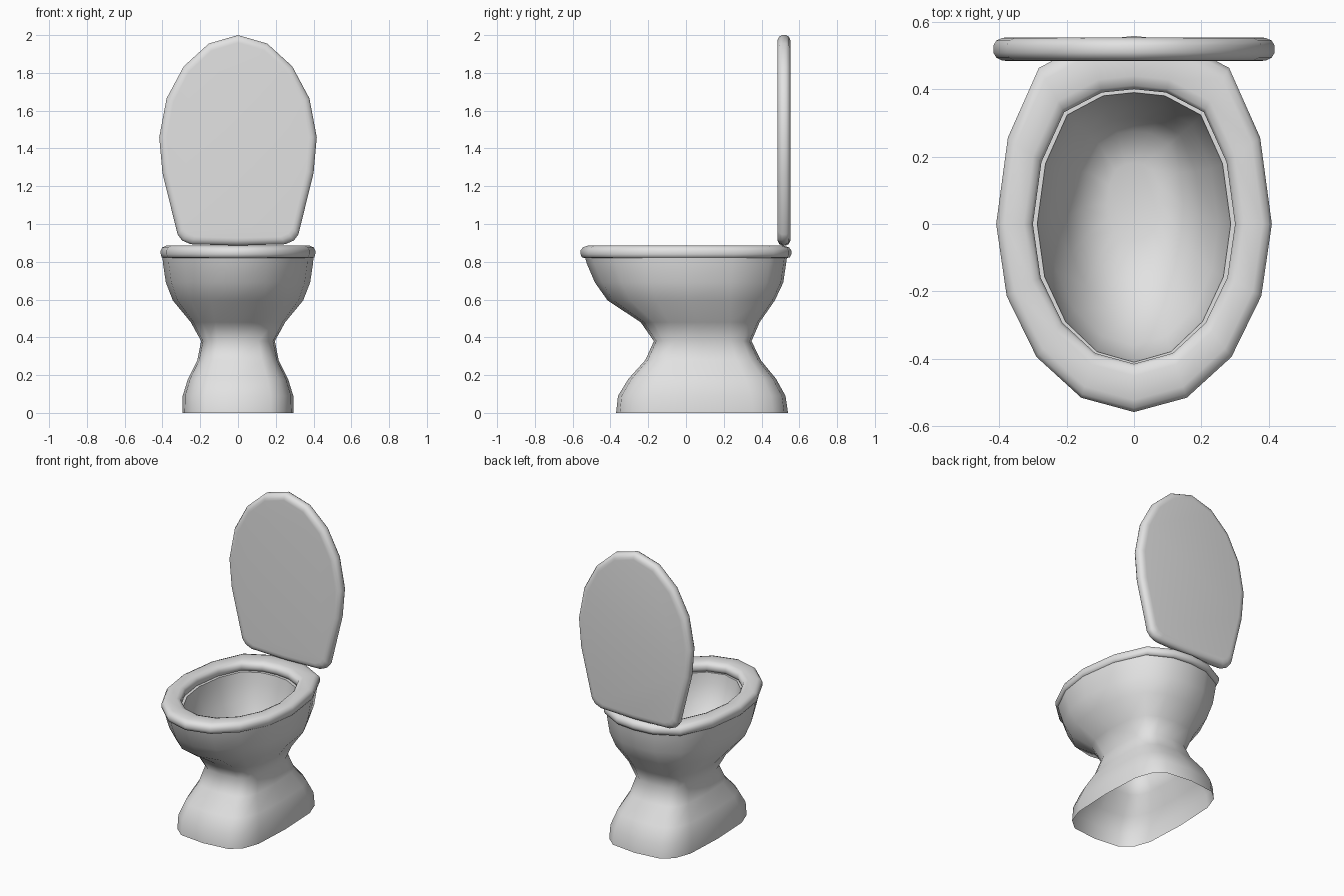
import bpy
import bmesh
import math

cube = bpy.data.objects.get("Cube")
if cube:
    bpy.data.objects.remove(cube, do_unlink=True)

ceramic = bpy.data.materials.new("white_grey_ceramic")
ceramic.use_nodes = True
ceramic.diffuse_color = (0.76, 0.76, 0.76, 1)
ceramic.node_tree.nodes["Principled BSDF"].inputs["Base Color"].default_value = (0.76, 0.76, 0.76, 1)


def mirrored(half):
    """Complete a closed outline from its +x half, running from bottom to top."""
    return half + [(-x, y) for x, y in half[-2:0:-1]]


def egg_outline():
    """Unit outline: round at the front, squarer at the back."""
    front = [(math.sin(i * math.pi / 8), -math.cos(i * math.pi / 8)) for i in range(4)]
    return mirrored(front + [(1, 0), (0.915, 0.46), (0.69, 0.83), (0.32, 0.975), (0, 1)])


def boxy_outline(power=0.55):
    """Unit rounded rectangle with the same number of points."""
    half = []
    for i in range(9):
        a = i * math.pi / 8
        c = -math.cos(a)
        half.append((abs(math.sin(a)) ** power if 0 < i < 8 else 0,
                     math.copysign(abs(c) ** power, c) if i != 4 else 0))
    return mirrored(half)


EGG, BOX = egg_outline(), boxy_outline()


def section(width, front, back, z, box=0.0, mid=0.0):
    """Horizontal ring between y=front and y=back, blended from egg to box."""
    ring = []
    for (ex, ey), (bx, by) in zip(EGG, BOX):
        x, y = ex + (bx - ex) * box, ey + (by - ey) * box
        reach = back - mid if y > 0 else mid - front
        ring.append((x * width, mid + y * reach, z))
    return ring


def loft(name, rings, closed=False, cap_start=False, cap_end=False):
    """Skin a list of rings into a smooth object."""
    bm = bmesh.new()
    loops = [[bm.verts.new(p) for p in ring] for ring in rings]
    pairs = list(zip(loops, loops[1:]))
    if closed:
        pairs.append((loops[-1], loops[0]))
    n = len(loops[0])
    for a, b in pairs:
        for i in range(n):
            j = (i + 1) % n
            bm.faces.new((a[i], a[j], b[j], b[i]))
    if cap_start:
        bm.faces.new(loops[0][::-1])
    if cap_end:
        bm.faces.new(loops[-1])
    mesh = bpy.data.meshes.new(name)
    bm.to_mesh(mesh)
    bm.free()
    mesh.materials.append(ceramic)
    obj = bpy.data.objects.new(name, mesh)
    bpy.context.collection.objects.link(obj)
    bpy.ops.object.select_all(action="DESELECT")
    obj.select_set(True)
    bpy.context.view_layer.objects.active = obj
    bpy.ops.object.shade_smooth_by_angle(angle=math.radians(80))
    return obj


# Pedestal and bowl: up the outside, over the rim, down the inside; open below
body = [
    section(0.295, -0.37, 0.54, 0.0, 1, 0.085),
    section(0.293, -0.36, 0.527, 0.09, 1, 0.085),
    section(0.265, -0.305, 0.477, 0.18, 1, 0.085),
    section(0.215, -0.215, 0.395, 0.28, 1, 0.085),
    section(0.195, -0.17, 0.347, 0.38, 0.85, 0.085),
    section(0.25, -0.24, 0.39, 0.48, 0.5, 0.06),
    section(0.345, -0.415, 0.47, 0.595, 0.15, 0.02),
    section(0.382, -0.482, 0.515, 0.69),
    section(0.397, -0.525, 0.53, 0.79),
    section(0.4, -0.535, 0.535, 0.825),
    section(0.287, -0.41, 0.39, 0.825),
    section(0.28, -0.4, 0.38, 0.76),
    section(0.25, -0.36, 0.355, 0.65),
    section(0.2, -0.27, 0.315, 0.55, 0, 0.02),
    section(0.15, -0.17, 0.275, 0.47, 0, 0.05),
    section(0.08, -0.05, 0.18, 0.44, 0, 0.06),
]
loft("bowl_and_pedestal", body, cap_end=True)

# Seat ring: rounded cross-section given as (outer-to-inner fraction, height)
seat_profile = [(0.05, 0.823), (0, 0.84), (0, 0.86), (0.08, 0.876), (0.25, 0.885),
                (0.75, 0.885), (0.93, 0.876), (1, 0.86), (1, 0.84), (0.93, 0.82), (0.15, 0.82)]
seat = [section(0.409 - 0.109 * t, -0.558 + 0.143 * t, 0.558 - 0.158 * t, z)
        for t, z in seat_profile]
loft("seat", seat, closed=True)

# Raised lid: upright outline with rounded edges, given as (inset, y)
lid_outline = mirrored([(0, 0.886), (0.25, 0.893), (0.295, 0.912), (0.32, 0.945),
                        (0.4, 1.27), (0.417, 1.46), (0.378, 1.665), (0.287, 1.835),
                        (0.155, 1.955), (0, 2.0)])
lid_profile = [(0.04, 0.554), (0.025, 0.552), (0.008, 0.544), (0, 0.53),
               (0, 0.508), (0.008, 0.494), (0.025, 0.485), (0.04, 0.484)]
mid_z = 1.443
lid = [[(x * (1 - inset / 0.41), y, mid_z + (z - mid_z) * (1 - inset / 0.557))
        for x, z in lid_outline] for inset, y in lid_profile]
loft("lid", lid, cap_start=True, cap_end=True)
